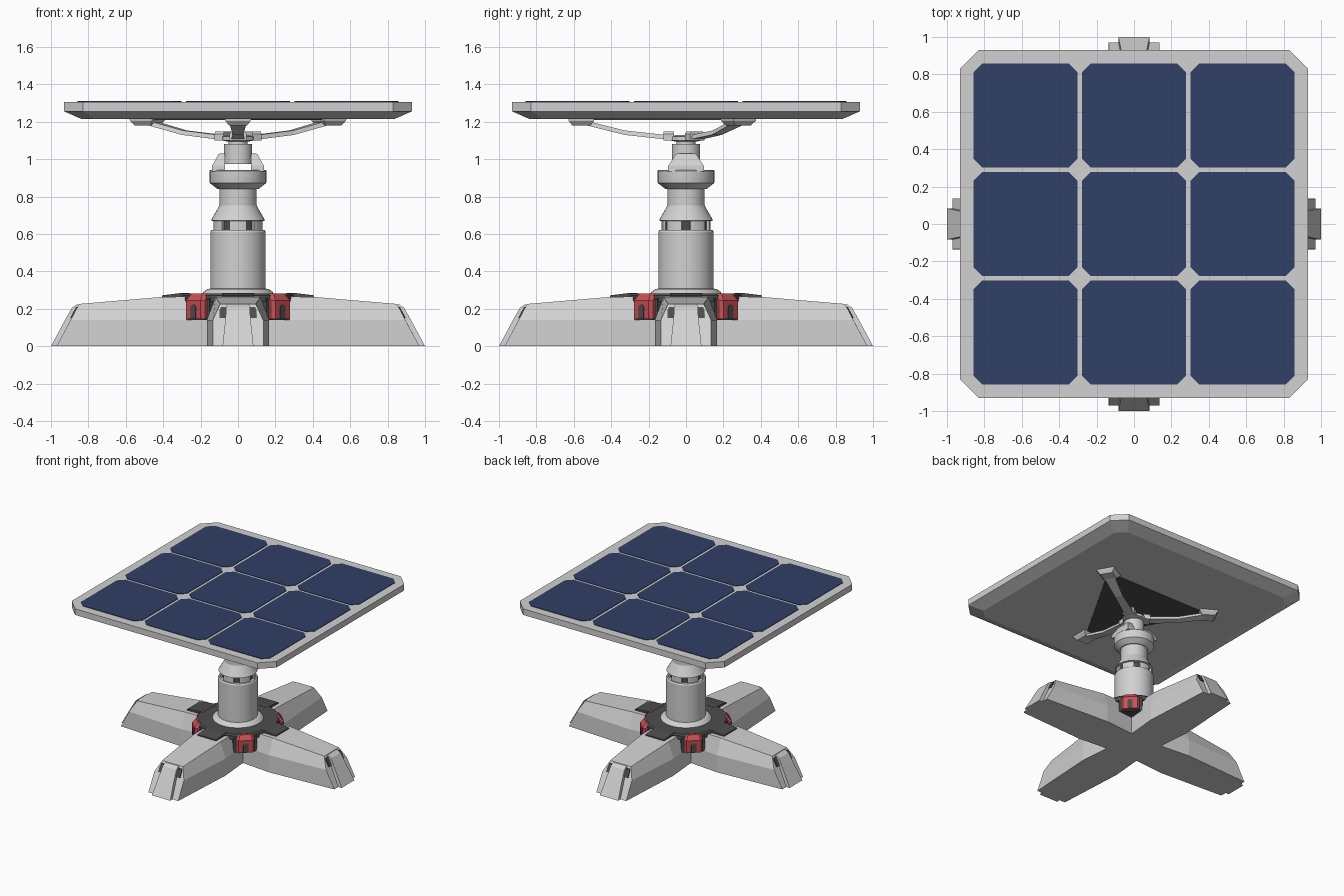
import bpy, bmesh, math
from mathutils import Matrix, Vector

if "Cube" in bpy.data.objects:
    bpy.data.objects.remove(bpy.data.objects["Cube"])


def material(name, col):
    m = bpy.data.materials.new(name)
    m.diffuse_color = (*col, 1)
    m.use_nodes = True
    m.node_tree.nodes["Principled BSDF"].inputs["Base Color"].default_value = m.diffuse_color
    return m


GREY = material("light_grey", (0.64, 0.64, 0.64))
DARK = material("dark_grey", (0.075, 0.075, 0.075))
RED = material("red", (0.58, 0.08, 0.09))
BLUE = material("cell_blue", (0.03, 0.05, 0.135))


def loft(name, rings, mat, angle=0.0, smooth=False):
    """Skin a list of equal-length point rings, cap both ends, turn about z."""
    bm = bmesh.new()
    rot = Matrix.Rotation(angle, 3, 'Z')
    rows = [[bm.verts.new(rot @ Vector(p)) for p in r] for r in rings]
    n = len(rows[0])
    for a, b in zip(rows, rows[1:]):
        for i in range(n):
            j = (i + 1) % n
            bm.faces.new((a[i], a[j], b[j], b[i]))
    bm.faces.new(rows[0][::-1])
    bm.faces.new(rows[-1])
    bmesh.ops.recalc_face_normals(bm, faces=bm.faces)
    me = bpy.data.meshes.new(name)
    bm.to_mesh(me)
    bm.free()
    me.materials.append(mat)
    ob = bpy.data.objects.new(name, me)
    bpy.context.collection.objects.link(ob)
    if smooth:
        bpy.ops.object.select_all(action='DESELECT')
        ob.select_set(True)
        bpy.context.view_layer.objects.active = ob
        bpy.ops.object.shade_smooth_by_angle(angle=math.radians(25))
    return ob


def lathe(name, profile, mat, n=36, smooth=True):
    rings = [[(r * math.cos(2 * math.pi * i / n), r * math.sin(2 * math.pi * i / n), z)
              for i in range(n)] for r, z in profile]
    return loft(name, rings, mat, 0, smooth)


def side_prism(name, profile, y0, y1, mat, angle=0.0):
    """Extrude an (x, z) profile from y0 to y1."""
    return loft(name, [[(x, y, z) for x, z in profile] for y in (y0, y1)], mat, angle)


def octagon(h, c, z, cx=0.0, cy=0.0):
    k = h - c
    pts = [(h, -k), (h, k), (k, h), (-k, h), (-h, k), (-h, -k), (-k, -h), (k, -h)]
    return [(cx + x, cy + y, z) for x, y in pts]


def leg_section(low, mid, top):
    """Cross-section from (radius, half width, height) triples."""
    right = [(r, w, z) for r, w, z in (low, mid, top)]
    return right + [(r, -w, z) for r, w, z in (top, mid, low)]


# four legs with end plates, slots and dark top tabs
for i in range(4):
    a = i * math.pi / 2
    loft(f"leg_{i}", [
        leg_section((0, .145, 0), (0, .145, .14), (0, .115, .266)),
        leg_section((.145, .145, 0), (.145, .145, .14), (.145, .115, .266)),
        leg_section((.40, .167, 0), (.40, .167, .14), (.40, .12, .264)),
        leg_section((.97, .135, 0), (.895, .135, .14), (.85, .095, .226))], GREY, a)
    plate = [(1.0, .083, 0), (.925, .068, .14), (.888, .062, .205), (.862, .06, .222)]
    back = [(.95, .083, 0), (.875, .068, .14), (.84, .062, .205), (.84, .06, .222)]
    loft(f"leg_end_plate_{i}", [
        [f, b, (b[0], -b[1], b[2]), (f[0], -f[1], f[2])]
        for f, b in zip(plate, back)], GREY, a)
    for s in (-1, 1):
        slot = [(.065, .15), (.098, .15), (.098, .195), (.09, .21), (.065, .21)]
        loft(f"leg_end_slot_{i}_{s}", [
            [(.97 - .533 * z + d, s * y, z) for y, z in slot] for d in (-.01, .008)], DARK, a)
    side_prism(f"leg_tab_{i}", [(.26, .25), (.405, .25), (.405, .272), (.30, .285), (.26, .285)],
               -.085, .085, DARK, a)

# red latch blocks in the corners between the legs
for i in range(4):
    a = math.pi / 4 + i * math.pi / 2
    side_prism(f"latch_mount_{i}", [(.12, .14), (.305, .14), (.305, .25), (.28, .278), (.12, .278)],
               -.088, .088, DARK, a)
    loft(f"red_latch_{i}", [
        [(.2, -w, z), (r - .02, -w, z), (r, -w + .015, z),
         (r, w - .015, z), (r - .02, w, z), (.2, w, z)]
        for r, w, z in ((.338, .07, .145), (.338, .07, .245), (.31, .055, .281))], RED, a)
    slot = [(-.02, .146), (.02, .146), (.02, .21), (.01, .222), (-.01, .222), (-.02, .21)]
    loft(f"latch_slot_{i}", [[(r, y, z) for y, z in slot] for r in (.332, .341)], DARK, a)

# central ring and column
lathe("base_ring", [(.31, .24), (.31, .272), (.30, .283)], DARK, 24, False)
lathe("column_collar", [(.20, .27), (.185, .29), (.165, .305), (.14, .31)], GREY)
lathe("column_lower", [(.148, .28), (.148, .612), (.142, .622)], GREY)
lathe("column_groove", [(.118, .61), (.118, .68)], DARK)
for i in range(6):
    # lugs bridging the groove
    arc = [math.radians(-20 + 10 * k) for k in range(5)]
    ring = [(.132 * math.cos(t), .132 * math.sin(t)) for t in arc]
    ring += [(.10 * math.cos(t), .10 * math.sin(t)) for t in arc[::-1]]
    loft(f"groove_lug_{i}", [[(x, y, z) for x, y in ring] for z in (.615, .675)],
         GREY, math.pi / 6 + i * math.pi / 3)
lathe("column_upper", [(.135, .67), (.145, .672), (.135, .69), (.102, .748), (.10, .752), (.10, .84),
                       (.112, .842), (.15, .872), (.152, .88), (.152, .938), (.147, .943)], GREY)

# fork brackets holding the tilt head
for s in (-1, 1):
    loft(f"fork_bracket_{s}", [
        [(s * .07, -w, z), (s * x, -w, z), (s * x, w, z), (s * .07, w, z)]
        for x, w, z in ((.14, .097, .935), (.138, .095, .965), (.105, .055, 1.025),
                        (.098, .045, 1.03))], GREY)
lathe("tilt_head", [(.076, .975), (.076, 1.08), (.05, 1.082), (.05, 1.105)], GREY)
side_prism("tilt_pin", [(-.085, .99), (.085, .99), (.085, 1.015), (-.085, 1.015)], -.02, .02, GREY)

# three-armed support
lathe("support_hub", [(.06, 1.095), (.085, 1.1), (.085, 1.12), (.05, 1.13)], GREY, 12, False)
for i in range(3):
    a = -math.pi / 2 + i * 2 * math.pi / 3
    path = [(.02, 1.105, .04), (.13, 1.12, .036), (.33, 1.142, .03), (.50, 1.185, .04),
            (.56, 1.20, .045)]
    loft(f"support_arm_{i}", [
        [(r, -w, z - .012), (r, w, z - .012), (r, w * .8, z + .012), (r, -w * .8, z + .012)]
        for r, z, w in path], GREY, a)
    loft(f"arm_clip_{i}", [
        [(.065, -w, z), (.12, -w, z), (.12, w, z), (.065, w, z)]
        for w, z in ((.045, 1.1), (.045, 1.135), (.035, 1.148))], GREY, a)
    loft(f"support_pad_{i}", [
        [(.56 - h, -h, z), (.56 + h, -h, z), (.56 + h, h, z), (.56 - h, h, z)]
        for h, z in ((.048, 1.18), (.068, 1.205), (.07, 1.217))], GREY, a)

# dark triangular plate under the panel
tri = [(.57 * math.cos(math.radians(t)), .57 * math.sin(math.radians(t))) for t in (-90, 30, 150)]
loft("underside_plate", [[(x, y, z) for x, y in tri] for z in (1.209, 1.217)], DARK)

# panel frame and nine cells
loft("panel_frame", [octagon(.835, .07, 1.214), octagon(.93, .10, 1.256),
                     octagon(.93, .10, 1.306)], GREY)
for i in (-1, 0, 1):
    for j in (-1, 0, 1):
        loft(f"solar_cell_{i}_{j}", [octagon(.279, .048, z, i * .58, j * .58)
                                     for z in (1.303, 1.31)], BLUE)
